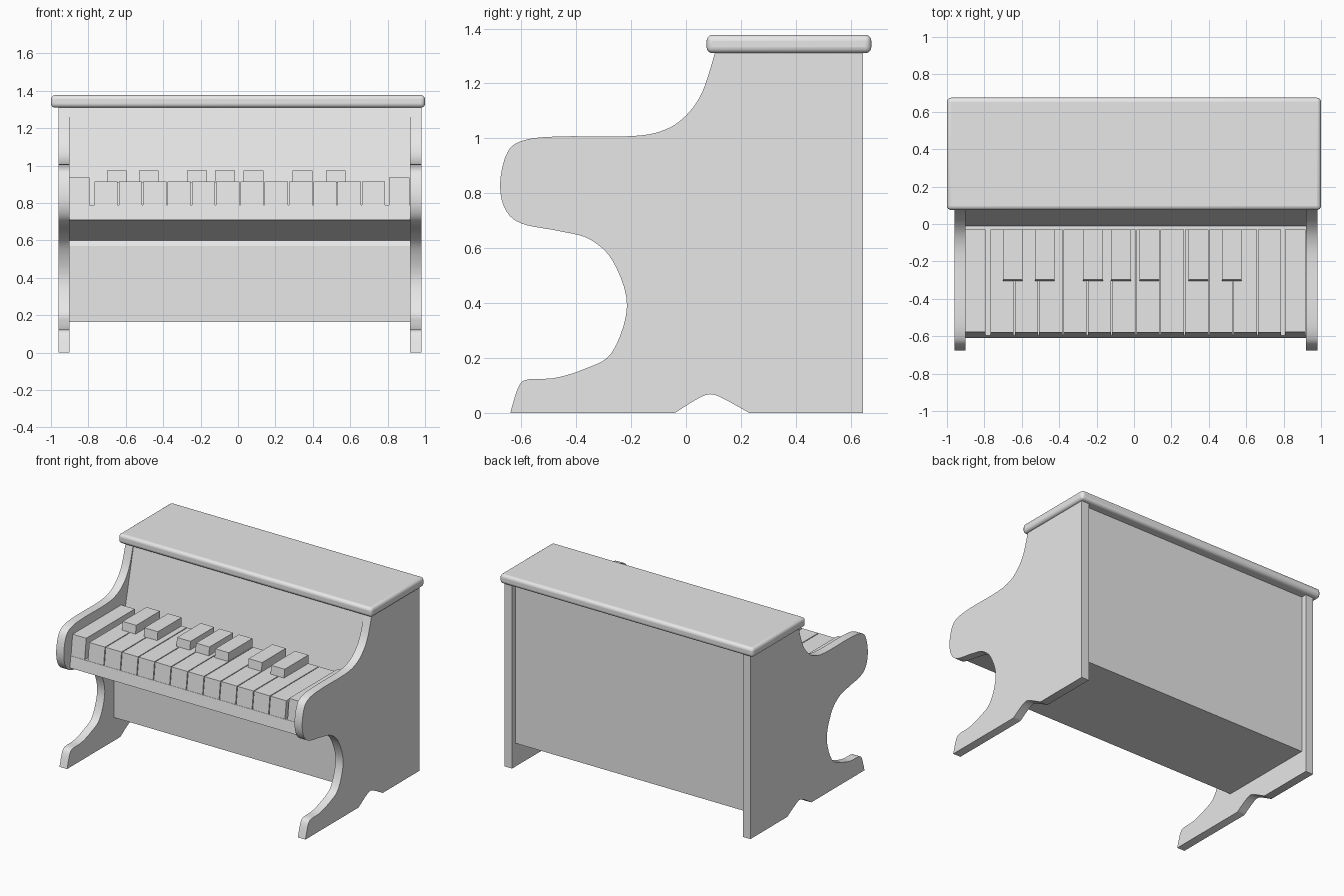
import bpy
import bmesh
import math
from mathutils import Vector

cube = bpy.data.objects.get("Cube")
if cube:
    bpy.data.objects.remove(cube, do_unlink=True)

# One plain grey for the whole piece
grey = bpy.data.materials.new("plain_grey")
grey.use_nodes = True
colour = (0.8, 0.8, 0.8, 1)
grey.diffuse_color = colour
grey.node_tree.nodes["Principled BSDF"].inputs["Base Color"].default_value = colour


def prism(name, profile, x_min, x_max):
    """Extrude a (y, z) outline along x."""
    bm = bmesh.new()
    face = bm.faces.new([bm.verts.new((x_min, y, z)) for y, z in profile])
    result = bmesh.ops.extrude_face_region(bm, geom=[face])
    moved = [v for v in result["geom"] if isinstance(v, bmesh.types.BMVert)]
    bmesh.ops.translate(bm, verts=moved, vec=(x_max - x_min, 0, 0))
    bmesh.ops.recalc_face_normals(bm, faces=bm.faces)
    mesh = bpy.data.meshes.new(name)
    bm.to_mesh(mesh)
    bm.free()
    mesh.materials.append(grey)
    obj = bpy.data.objects.new(name, mesh)
    bpy.context.collection.objects.link(obj)
    return obj


def smooth_path(knots, steps=5):
    """Pass a rounded curve through the knots."""
    pts = [Vector(k) for k in knots]
    pts = [pts[0]] + pts + [pts[-1]]
    path = []
    for a, b, c, d in zip(pts, pts[1:], pts[2:], pts[3:]):
        for i in range(steps):
            t = i / steps
            path.append(b + 0.5 * t * ((c - a) + t * (
                2 * a - 5 * b + 4 * c - d + t * (3 * (b - c) + d - a))))
    path.append(pts[-1])
    return [tuple(p) for p in path]


def shade_smooth(obj):
    bpy.ops.object.select_all(action="DESELECT")
    obj.select_set(True)
    bpy.context.view_layer.objects.active = obj
    bpy.ops.object.shade_smooth_by_angle(angle=math.radians(35))


# Scrolled side boards with a foot, a belly cutout and a rounded arm
arch = smooth_path([(0.23, 0), (0.14, 0.05), (0.09, 0.068), (0.04, 0.05), (-0.04, 0)])
front_curve = smooth_path([
    (-0.64, 0), (-0.61, 0.095), (-0.575, 0.122), (-0.48, 0.127), (-0.37, 0.16),
    (-0.27, 0.22), (-0.215, 0.39), (-0.265, 0.55), (-0.35, 0.632), (-0.46, 0.662),
    (-0.6, 0.69), (-0.66, 0.745), (-0.677, 0.84), (-0.65, 0.95), (-0.59, 0.993),
    (-0.46, 1.007), (-0.2, 1.008), (-0.08, 1.03), (0, 1.083), (0.06, 1.17), (0.105, 1.31)])
side_outline = [(0.645, 0)] + arch + front_curve + [(0.645, 1.31)]
for name, x in (("right_side_board", -0.96), ("left_side_board", 0.92)):
    shade_smooth(prism(name, side_outline, x, x + 0.06))

# Cabinet with the lower panel, key bed and leaning upper panel
prism("cabinet", [
    (-0.11, 0.165), (-0.11, 0.57), (-0.09, 0.6), (-0.61, 0.71), (-0.597, 0.79),
    (-0.01, 0.79), (0.11, 1.31), (0.605, 1.31), (0.605, 0.165)], -0.90, 0.92)

# Rounded lid
lid = prism("lid", [(0.075, 1.31), (0.675, 1.31), (0.675, 1.377), (0.075, 1.377)], -1, 1)
bevel = lid.modifiers.new("rounded_edges", "BEVEL")
bevel.width = 0.022
bevel.segments = 4
shade_smooth(lid)


def key(name, x_min, x_max, front, bottom, top):
    """A key with a slightly leaning front face."""
    lean = (top - bottom) * 0.12
    prism(name, [(front, bottom), (front + lean, top), (-0.03, top), (-0.03, bottom)],
          x_min, x_max)


# Twelve natural keys side by side
width, gap = 0.13, 0.003
for i in range(12):
    x = -0.77 + i * width
    key(f"natural_key_{i + 1}", x + gap, x + width - gap, -0.595, 0.79, 0.915)

# Raised sharp keys in groups
for i, x in enumerate((-0.648, -0.477, -0.22, -0.07, 0.082, 0.345, 0.523)):
    key(f"sharp_key_{i + 1}", x - 0.053, x + 0.053, -0.305, 0.91, 0.975)

# Blocks at both ends of the keyboard
for name, x in (("right_key_block", -0.903), ("left_key_block", 0.807)):
    key(name, x, x + 0.11, -0.595, 0.79, 0.937)
